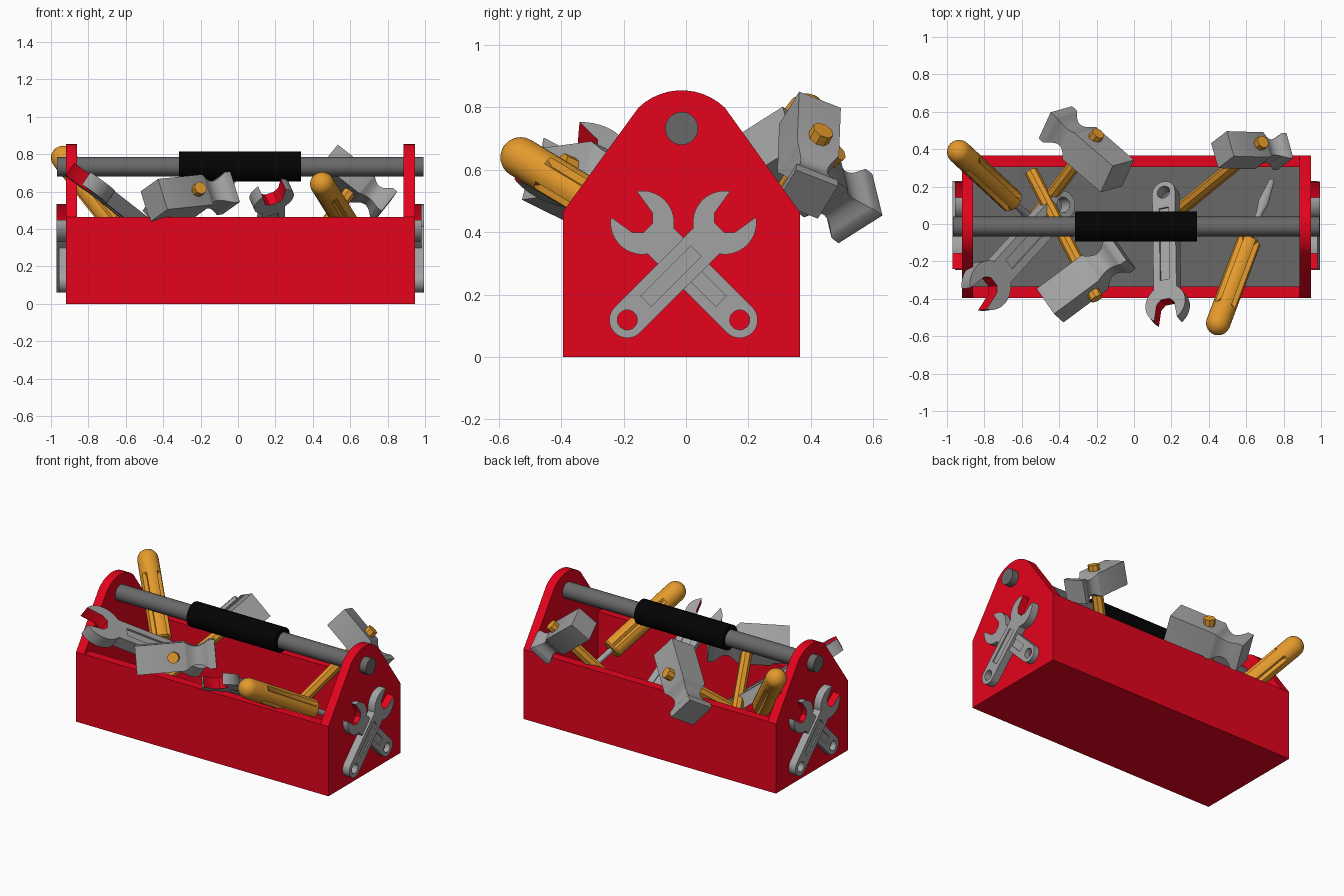
import bpy, bmesh
from math import sin, cos, pi, radians
from mathutils import Vector, Matrix

if "Cube" in bpy.data.objects:
    bpy.data.objects.remove(bpy.data.objects["Cube"], do_unlink=True)


def material(name, rgb):
    mat = bpy.data.materials.new(name)
    mat.use_nodes = True
    mat.diffuse_color = (*rgb, 1)
    mat.node_tree.nodes["Principled BSDF"].inputs["Base Color"].default_value = (*rgb, 1)
    return mat


RED = material("red paint", (0.78, 0.001, 0.012))
STEEL = material("light steel", (0.36, 0.36, 0.36))
DARK = material("dark steel", (0.14, 0.14, 0.14))
BLACK = material("black rubber", (0.001, 0.001, 0.001))
ORANGE = material("orange handle", (0.77, 0.32, 0.025))


def finish(name, bm, mats, matrix=None, angle=35):
    """Turn a bmesh into a shaded object."""
    bmesh.ops.remove_doubles(bm, verts=bm.verts, dist=1e-5)
    bmesh.ops.recalc_face_normals(bm, faces=bm.faces)
    mesh = bpy.data.meshes.new(name)
    bm.to_mesh(mesh)
    bm.free()
    obj = bpy.data.objects.new(name, mesh)
    bpy.context.collection.objects.link(obj)
    for mat in mats:
        mesh.materials.append(mat)
    if matrix:
        obj.matrix_world = matrix
    bpy.ops.object.select_all(action='DESELECT')
    obj.select_set(True)
    bpy.context.view_layer.objects.active = obj
    bpy.ops.object.shade_smooth_by_angle(angle=radians(angle))
    return obj


def frame(origin, x_dir, z_hint):
    """Matrix with local x along x_dir and local z near z_hint."""
    x = Vector(x_dir).normalized()
    z = Vector(z_hint)
    z = (z - x * z.dot(x)).normalized()
    rot = Matrix((x, z.cross(x), z)).transposed().to_4x4()
    return Matrix.Translation(origin) @ rot


def box(name, lo, hi, mat):
    bm = bmesh.new()
    bmesh.ops.create_cube(bm, size=1)
    for v in bm.verts:
        v.co = [lo[i] + (v.co[i] + 0.5) * (hi[i] - lo[i]) for i in range(3)]
    return finish(name, bm, [mat])


def rings(name, sections, mats, matrix):
    """Skin a list of equal-length point loops and cap both ends."""
    bm = bmesh.new()
    loops = [[bm.verts.new(p) for p in s] for s in sections]
    n = len(loops[0])
    for a, b in zip(loops, loops[1:]):
        for i in range(n):
            j = (i + 1) % n
            bm.faces.new((a[i], a[j], b[j], b[i]))
    bm.faces.new(loops[0])
    bm.faces.new(loops[-1])
    return finish(name, bm, mats, matrix)


def circle(x, r, n, flute=0):
    """Loop around local x; four points may be pushed in as flutes."""
    out = []
    for i in range(n):
        k = r - (flute if i % 6 == 3 else 0)
        a = 2 * pi * i / n
        out.append((x, k * cos(a), k * sin(a)))
    return out


def rod(name, start, end, r, mat, n=32):
    d = Vector(end) - Vector(start)
    return rings(name, [circle(0, r, n), circle(d.length, r, n)], [mat], frame(start, d, (0, 0, 1)))


# Box: walls, bottom, dark floor liner
X0, X1, Y0, Y1, RIM, T = -0.92, 0.945, -0.395, 0.365, 0.465, 0.06
box("front_wall", (X0 + T, Y0, 0), (X1 - T, Y0 + T, RIM), RED)
box("back_wall", (X0 + T, Y1 - T, 0), (X1 - T, Y1, RIM), RED)
box("bottom", (X0 + T, Y0 + T, 0), (X1 - T, Y1 - T, T), RED)
box("floor_liner", (X0 + T, Y0 + T, T), (X1 - T, Y1 - T, 0.1), DARK)

# End panels with rounded peak
MID = -0.014
arc = [(MID + 0.2 * sin(radians(a)), 0.655 + 0.2 * cos(radians(a))) for a in range(-44, 45, 8)]
profile = [(Y0, 0), (Y0, RIM)] + arc + [(Y1, RIM), (Y1, 0)]
for name, x in (("left_end_panel", X1 - T), ("right_end_panel", X0)):
    rings(name, [[(x + t, y, z) for y, z in profile] for t in (0, T)], [RED], Matrix())

# Carrying bar and grip
rod("carry_bar", (-0.968, MID, 0.733), (0.992, MID, 0.733), 0.053, DARK)
rod("carry_grip", (-0.315, MID, 0.735), (0.338, MID, 0.735), 0.08, BLACK)


def plate(loops, half):
    """Filled flat outline with holes, extruded to a mesh."""
    cu = bpy.data.curves.new("outline", 'CURVE')
    cu.dimensions, cu.fill_mode, cu.extrude = '2D', 'BOTH', half
    for pts in loops:
        sp = cu.splines.new('POLY')
        sp.points.add(len(pts) - 1)
        for p, (x, y) in zip(sp.points, pts):
            p.co = (x, y, 0, 1)
        sp.use_cyclic_u = True
    tmp = bpy.data.objects.new("outline", cu)
    bpy.context.collection.objects.link(tmp)
    dg = bpy.context.evaluated_depsgraph_get()
    mesh = bpy.data.meshes.new_from_object(tmp.evaluated_get(dg))
    bpy.data.objects.remove(tmp)
    return mesh


def arc2d(cx, r, a0, a1, n):
    angles = [radians(a0 + (a1 - a0) * i / n) for i in range(n + 1)]
    return [(cx + r * cos(a), r * sin(a)) for a in angles]


def wrench(name, eye, head, normal, thick, s=1.0):
    """Open-ended wrench; s scales its width, eye and jaw."""
    eye, head = Vector(eye), Vector(head)
    L, r = (head - eye).length, 0.102 * s
    notch = [(L, -0.045 * s), (L - 0.024 * s, -0.022 * s),
             (L - 0.024 * s, 0.022 * s), (L, 0.045 * s)]
    outline = (arc2d(0, 0.058 * s, 90, 270, 14) + arc2d(L, r, 215, 325, 14)
               + notch + arc2d(L, r, 35, 145, 14))
    a, b, w = 0.085 * s, L - 0.13 * s, 0.024 * s
    slot = [(a, -w), (b, -w), (b, w), (a, w)]
    bm = bmesh.new()
    bm.from_mesh(plate([outline, arc2d(0, 0.032 * s, 0, 345, 23), slot], thick / 2))
    bm.from_mesh(plate([slot], thick * 0.35))
    bm.normal_update()
    # Red inner faces of the jaw
    for f in bm.faces:
        c = f.calc_center_median()
        f.material_index = int(abs(f.normal.z) < 0.5 and c.x > L - 0.04 * s
                               and abs(c.y) < 0.053 * s)
    return finish(name, bm, [STEEL, RED], frame(eye, head - eye, normal))


# Crossed wrench emblems on both end panels
REACH = 0.312
for side, s, face in (("left", 1, X1), ("right", -1, X0)):
    for label, k, thick in (("upper", 1, 0.05), ("lower", -1, 0.036)):
        x = face + s * thick / 2
        y = -0.008 - s * k * 0.18
        wrench(f"{side}_emblem_{label}_wrench", (x, y, 0.119),
               (x, y + s * k * REACH, 0.119 + REACH), (s, 0, 0), thick)

# Loose wrenches
wrench("middle_wrench", (0.17, 0.155, 0.25), (0.18, -0.44, 0.575), (-0.3, 0, 0.9), 0.07, 1.12)
wrench("corner_wrench", (-0.4, 0.1, 0.34), (-0.79, -0.33, 0.645), (0.54, 0.06, 0.8), 0.08, 1.3)


def hammer(name, peg, tail, u, s):
    """Handle from tail to peg, square head along u with a waisted striking end."""
    peg, tail = Vector(peg), Vector(tail)
    out = (peg - tail).normalized()
    rod(name + "_handle", tail, peg, 0.036, ORANGE, 8)
    steps = [(-0.26, 0.095), (0.06, 0.095)]
    steps += [(0.06 + 0.16 * i / 10, 0.095 - 0.035 * sin(pi * i / 10)) for i in range(1, 11)]
    steps += [(0.26, 0.095)]
    square = ((-s, -s), (s, -s), (s, s), (-s, s))
    rings(name + "_head", [[(x * s, h * a, h * b) for a, b in square] for x, h in steps],
          [STEEL], frame(peg - out * 0.14 * s, u, out))


hammer("back_hammer", (-0.19, 0.485, 0.66), (-0.58, -0.03, 0.2), (-0.37, 0.32, -0.24), 0.94)
hammer("front_hammer", (-0.2, -0.4, 0.62), (-0.55, 0.28, 0.32), (0.39, 0.29, 0.04), 0.93)
hammer("side_hammer", (0.69, 0.44, 0.727), (0.25, 0.08, 0.12), (0.33, -0.01, -0.26), 0.78)


def screwdriver(name, end, neck, blade_length):
    end, neck = Vector(end), Vector(neck)
    d = neck - end
    L, r = d.length, 0.065
    m = frame(end, d, (0, 0, 1))
    # Domed, fluted grip
    secs = [circle(-r * cos(a), max(r * sin(a), 0.002), 24)
            for a in [pi / 2 * i / 6 for i in range(7)]]
    secs += [circle(0.1, r, 24), circle(0.12, r, 24, 0.02),
             circle(L - 0.03, r, 24, 0.02), circle(L - 0.01, r, 24), circle(L, r * 0.85, 24)]
    rings(name + "_grip", secs, [ORANGE], m)
    # Shaft flattening into a blade
    tip = L + blade_length
    shape = ((L - 0.01, 0.018, 0.018), (tip - 0.22, 0.018, 0.018),
             (tip - 0.15, 0.028, 0.014), (tip, 0.014, 0.004))
    rings(name + "_shaft", [[(x, a * cos(pi * i / 6), b * sin(pi * i / 6)) for i in range(12)]
                            for x, a, b in shape], [STEEL], m)


screwdriver("corner_screwdriver", (-0.935, 0.385, 0.78), (-0.65, 0.12, 0.42), 0.32)
screwdriver("front_screwdriver", (0.45, -0.53, 0.64), (0.615, -0.09, 0.375), 0.4)
